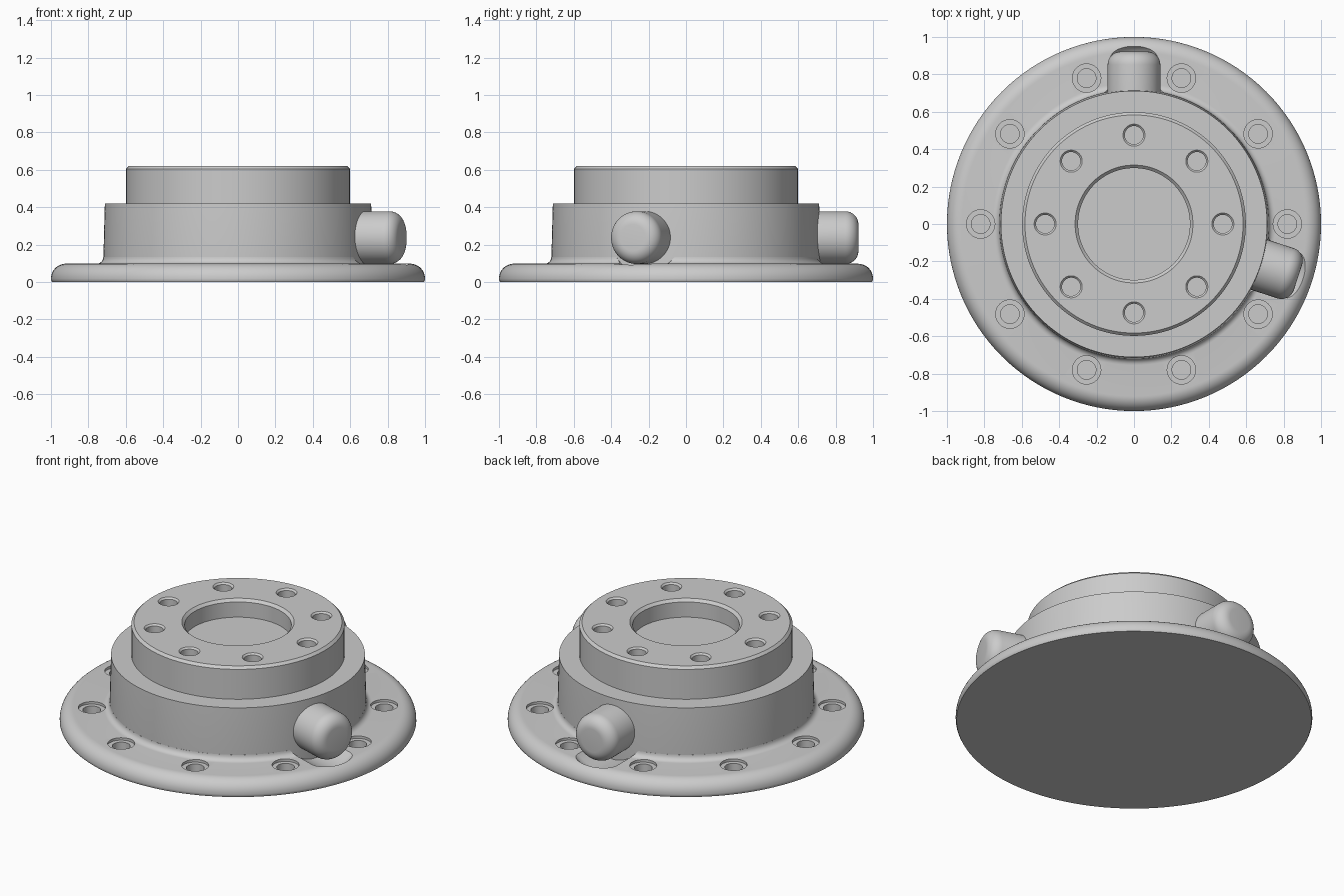
import bpy, bmesh
from math import sin, cos, pi, radians
from mathutils import Matrix

if "Cube" in bpy.data.objects:
    bpy.data.objects.remove(bpy.data.objects["Cube"])


def lathe(bm, profile, steps, matrix=Matrix()):
    """Revolve an (r, z) profile about z into bm, then place it."""
    part = bmesh.new()
    verts = [part.verts.new((r, 0, z)) for r, z in profile]
    edges = [part.edges.new(p) for p in zip(verts, verts[1:])]
    bmesh.ops.spin(part, geom=verts + edges, cent=(0, 0, 0), axis=(0, 0, 1),
                   angle=2 * pi, steps=steps, use_merge=False)
    bmesh.ops.remove_doubles(part, verts=part.verts, dist=1e-5)
    bmesh.ops.recalc_face_normals(part, faces=part.faces)
    part.transform(matrix)
    mesh = bpy.data.meshes.new("temp")
    part.to_mesh(mesh)
    part.free()
    bm.from_mesh(mesh)
    bpy.data.meshes.remove(mesh)


def make(name, pieces, steps=96):
    bm = bmesh.new()
    for profile, matrix in pieces:
        lathe(bm, profile, steps, matrix)
    mesh = bpy.data.meshes.new(name)
    bm.to_mesh(mesh)
    bm.free()
    obj = bpy.data.objects.new(name, mesh)
    bpy.context.collection.objects.link(obj)
    return obj


def arc(cr, cz, rad, a0, a1, n=8):
    return [(cr + rad * cos(radians(a0 + (a1 - a0) * i / n)),
             cz + rad * sin(radians(a0 + (a1 - a0) * i / n))) for i in range(n + 1)]


def activate(obj):
    bpy.ops.object.select_all(action='DESELECT')
    obj.select_set(True)
    bpy.context.view_layer.objects.active = obj


def cut(obj, cutter):
    mod = obj.modifiers.new("cut", 'BOOLEAN')
    mod.operation = 'DIFFERENCE'
    mod.solver = 'EXACT'
    mod.object = cutter
    activate(obj)
    bpy.ops.object.modifier_apply(modifier=mod.name)
    bpy.data.objects.remove(cutter)


def smooth(obj):
    activate(obj)
    bpy.ops.object.shade_smooth_by_angle(angle=radians(30))


def around(count, radius):
    return [Matrix.Translation((radius * cos(2 * pi * i / count),
                                radius * sin(2 * pi * i / count), 0)) for i in range(count)]


def outward(angle):
    """Turn local z into the outward radial direction at port height."""
    return (Matrix.Translation((0, 0, 0.237)) @ Matrix.Rotation(radians(angle), 4, 'Z')
            @ Matrix.Rotation(pi / 2, 4, 'Y'))


def plug(start, tip, rad, corner):
    return [(0, start), (rad, start)] + arc(rad - corner, tip - corner, corner, 0, 90) + [(0, tip)]


PORTS = (90, -18)

# Base flange with rounded rim and a fillet against the body
flange = make("base_flange", [(
    [(0, 0), (0.995, 0), (1, 0.01)] + arc(0.92, 0.018, 0.08, 0, 90, 12)
    + arc(0.755, 0.133, 0.035, -90, -180, 6) + [(0.68, 0.133), (0, 0.133)], Matrix())], 128)

# Counterbored flange holes and clearance scoops under the ports
flange_holes = [([(0, 0.04), (0.05, 0.04), (0.05, 0.083), (0.076, 0.083), (0.076, 0.115),
                  (0, 0.115)], m) for m in around(10, 0.82)]
cut(flange, make("flange_hole_cutter", flange_holes, 40))
for a in PORTS:
    cut(flange, make("scoop_cutter", [(plug(0.6, 0.965, 0.193, 0.1), outward(a))], 64))
smooth(flange)

# Stepped hub body with a shallow central recess
body = make("hub_body", [(
    [(0, 0.02), (0.715, 0.02), (0.72, 0.12), (0.712, 0.42), (0.598, 0.42), (0.598, 0.605),
     (0.583, 0.62), (0.315, 0.62), (0.299, 0.604), (0.299, 0.51), (0, 0.51)], Matrix())], 128)
top_holes = [([(0, 0.51), (0.049, 0.51), (0.049, 0.61), (0.063, 0.624), (0.063, 0.64),
               (0, 0.64)], m) for m in around(8, 0.475)]
cut(body, make("top_hole_cutter", top_holes, 40))
smooth(body)

# Rounded side ports
for name, a in zip(("rear_port", "side_port"), PORTS):
    smooth(make(name, [(plug(0.6, 0.922, 0.141, 0.07), outward(a))], 64))
